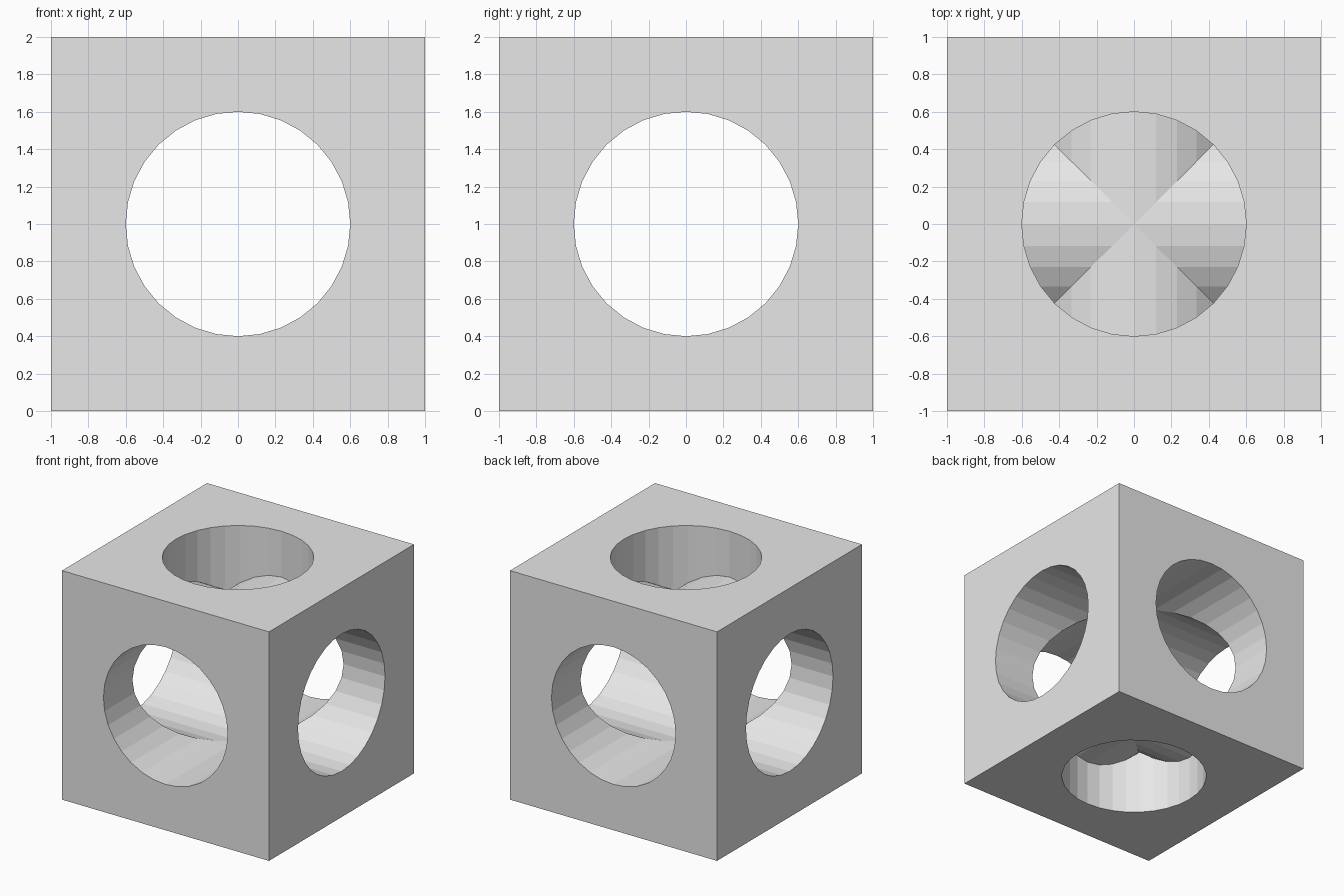
import bpy, bmesh, math
from mathutils import Matrix, Vector

if "Cube" in bpy.data.objects:
    bpy.data.objects.remove(bpy.data.objects["Cube"])

HALF, RADIUS, SIDES = 1.0, 0.6, 32

grey = bpy.data.materials.new("plain_grey")
grey.diffuse_color = (0.8, 0.8, 0.8, 1)
grey.use_nodes = True
grey.node_tree.nodes["Principled BSDF"].inputs["Base Color"].default_value = grey.diffuse_color

bm = bmesh.new()


def add_side(matrix, inner_depth):
    """One cube side around a round hole, plus the bore wall running inward."""
    square, rim, inner = [], [], []
    for i in range(SIDES):
        a = 2 * math.pi * i / SIDES
        c, s = math.cos(a), math.sin(a)
        x, y = RADIUS * c, RADIUS * s
        k = HALF / max(abs(c), abs(s))
        for ring, p in ((square, (c * k, s * k, HALF)),
                        (rim, (x, y, HALF)),
                        (inner, (x, y, inner_depth(x, y)))):
            ring.append(bm.verts.new(matrix @ Vector(p)))
    for outer, nxt in ((square, rim), (rim, inner)):
        for i in range(SIDES):
            j = (i + 1) % SIDES
            bm.faces.new((outer[i], outer[j], nxt[j], nxt[i]))


lift = Matrix.Translation((0, 0, HALF))

# Four horizontal bores, mitred together into a cross vault
for q in range(4):
    turn = Matrix.Rotation(q * math.pi / 2, 4, 'Z') @ Matrix.Rotation(math.pi / 2, 4, 'X')
    add_side(lift @ turn, lambda x, y: abs(x))

# Top and bottom wells, ending on the outside of the vault
for flip in (0, math.pi):
    add_side(lift @ Matrix.Rotation(flip, 4, 'X'), lambda x, y: max(abs(x), abs(y)))

bmesh.ops.remove_doubles(bm, verts=bm.verts, dist=1e-4)

mesh = bpy.data.meshes.new("bored_cube")
bm.to_mesh(mesh)
bm.free()
mesh.materials.append(grey)
cube = bpy.data.objects.new("bored_cube", mesh)
bpy.context.collection.objects.link(cube)
